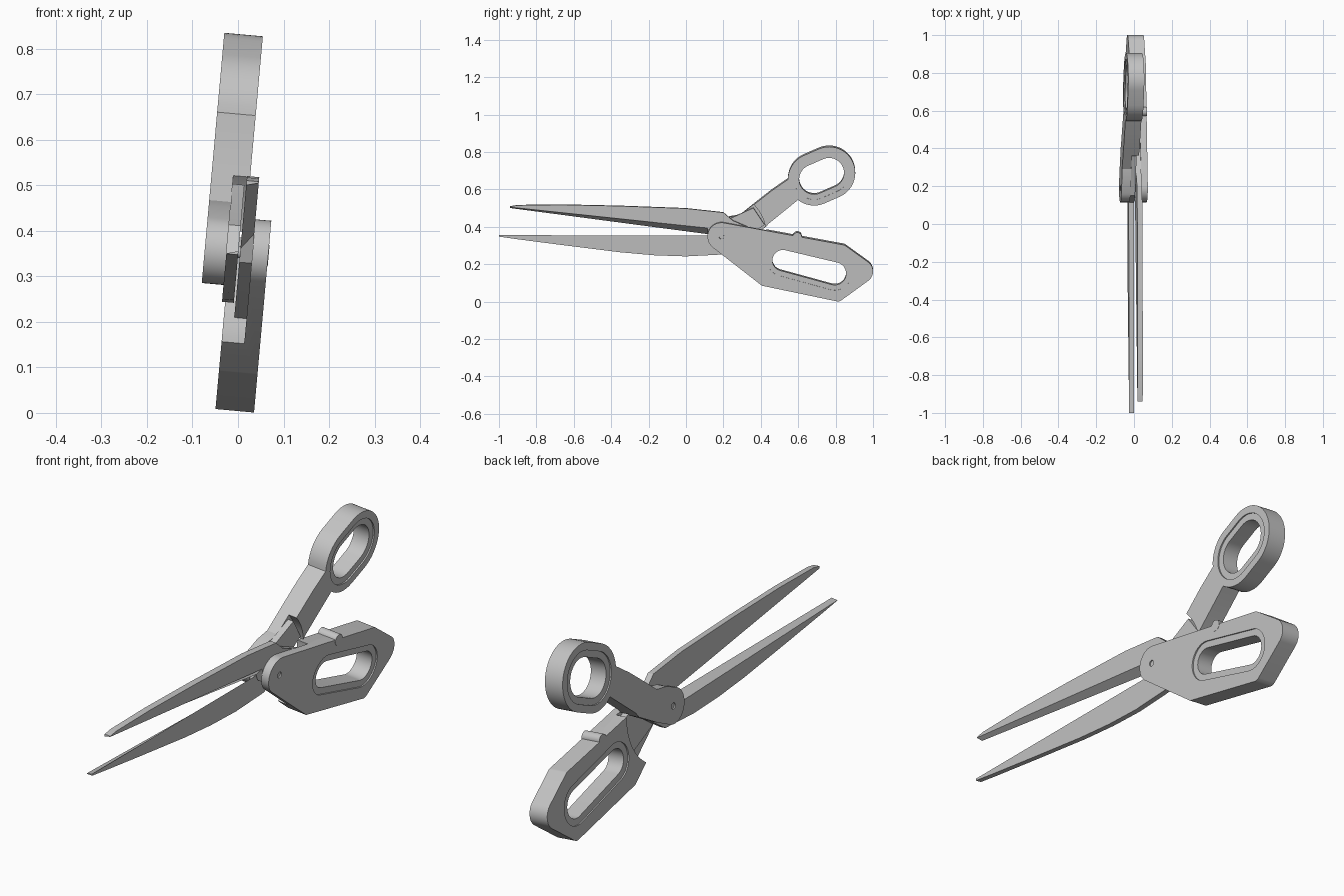
import bpy, bmesh
from math import sin, cos, radians
from mathutils import Matrix
from mathutils.geometry import convex_hull_2d

default = bpy.data.objects.get("Cube")
if default:
    bpy.data.objects.remove(default, do_unlink=True)

GREY = (0.55, 0.55, 0.55, 1)
grey = bpy.data.materials.new("plain grey")
grey.use_nodes = True
grey.diffuse_color = GREY
grey.node_tree.nodes["Principled BSDF"].inputs["Base Color"].default_value = GREY

TILT = Matrix.Rotation(0.09, 4, 'Y')
PIVOT = (0.19, 0.352)


def arc(center, r, start, end, steps=16):
    """Points of an arc in the side (y, z) plane, angles in degrees."""
    angles = [radians(start + (end - start) * i / steps) for i in range(steps + 1)]
    return [(center[0] + r * cos(a), center[1] + r * sin(a)) for a in angles]


def hull(circles, grow=0.0):
    """Outline wrapped tightly around circles given as (y, z, radius)."""
    pts = [p for y, z, r in circles for p in arc((y, z), r + grow, 0, 360, 48)[:-1]]
    return [pts[i] for i in convex_hull_2d(pts)]


def prism(name, outline, x0, x1, outer=None):
    """Side outline drawn across x; 'outer' is an optional second outline at x1."""
    bm = bmesh.new()
    a = [bm.verts.new((x0, y, z)) for y, z in outline]
    b = [bm.verts.new((x1, y, z)) for y, z in (outer or outline)]
    bm.faces.new(a)
    bm.faces.new(b)
    for i in range(len(a)):
        j = (i + 1) % len(a)
        bm.faces.new((a[i], a[j], b[j], b[i]))
    bmesh.ops.recalc_face_normals(bm, faces=bm.faces)
    mesh = bpy.data.meshes.new(name)
    bm.to_mesh(mesh)
    bm.free()
    mesh.materials.append(grey)
    ob = bpy.data.objects.new(name, mesh)
    bpy.context.collection.objects.link(ob)
    return ob


def activate(ob):
    bpy.ops.object.select_all(action='DESELECT')
    ob.select_set(True)
    bpy.context.view_layer.objects.active = ob


def cut(ob, outline, x0, x1):
    cutter = prism("cutter", outline, x0, x1)
    cutter.hide_render = True
    mod = ob.modifiers.new("cut", 'BOOLEAN')
    mod.operation = 'DIFFERENCE'
    mod.solver = 'EXACT'
    mod.object = cutter
    activate(ob)
    bpy.ops.object.modifier_apply(modifier=mod.name)
    bpy.data.objects.remove(cutter, do_unlink=True)


def finish(ob):
    ob.data.transform(TILT)
    activate(ob)
    bpy.ops.object.shade_smooth_by_angle(angle=radians(25))


def handle(name, outline, x0, x1, grip, clear0, clear1):
    """Handle with finger hole, shallow recess on both sides and pivot clearance."""
    ob = prism(name, outline, x0, x1)
    cut(ob, hull(grip), x0 - 0.1, x1 + 0.1)
    rim = hull(grip, 0.028)
    cut(ob, rim, x1 - 0.006, x1 + 0.1)
    cut(ob, rim, x0 - 0.1, x0 + 0.006)
    cut(ob, arc(PIVOT, 0.24, 0, 360, 64)[:-1], clear0, clear1)
    cut(ob, arc(PIVOT, 0.013, 0, 360, 24)[:-1], x0 - 0.1, x1 + 0.1)
    finish(ob)


# Lower handle, on the left side of the joint
handle("lower_handle",
       hull([PIVOT + (0.075,), (0.838, 0.283, 0.025), (0.938, 0.165, 0.062),
             (0.812, 0.036, 0.032), (0.41, 0.098, 0.01)]),
       -0.05, 0.035, [(0.518, 0.224, 0.056), (0.795, 0.153, 0.061)], -0.15, 0.0)

# Upper handle: ring, arm and pivot end in one outline
A, B = (0.685, 0.654), (0.765, 0.689)
upper = (arc(A, 0.14, 232, 294, 8) + arc(B, 0.14, -66, 114, 28) + arc(A, 0.14, 114, 180, 8)
         + [(0.46, 0.595), (0.38, 0.532), (0.29, 0.46), (0.225, 0.448)]
         + arc(PIVOT, 0.075, 110, 300, 24)
         + [(0.3, 0.322), (0.42, 0.39), (0.44, 0.415)])
handle("upper_handle", upper, -0.105, -0.02, [A + (0.08,), B + (0.08,)], -0.057, 0.1)


def blade(name, edge, back, bevel, inner_x, outer_x):
    """Blade with a flat inner face; the cutting edge is ground from outside."""
    (y0, z0), (y1, z1) = edge
    ground = [(y0, z0 + bevel * 0.2), (y1, z1 + bevel)]
    finish(prism(name, edge + back, inner_x, outer_x, ground + back))


blade("upper_blade", [(-0.94, 0.5), (0.115, 0.36)],
      [(0.13, 0.33), (0.25, 0.265), (0.4, 0.2), (0.4, 0.37), (0.25, 0.435), (0.2, 0.478),
       (0, 0.5), (-0.35, 0.513), (-0.67, 0.52), (-0.9, 0.517), (-0.94, 0.51)],
      0.035, -0.027, 0.0)
blade("lower_blade", [(-1.0, 0.354), (0.115, 0.352)],
      [(0.15, 0.41), (0.24, 0.445), (0.36, 0.5), (0.42, 0.41), (0.3, 0.325), (0.235, 0.28),
       (0.19, 0.25), (0, 0.24), (-0.17, 0.246), (-0.35, 0.262), (-0.67, 0.302),
       (-0.9, 0.332), (-1.0, 0.346)],
      -0.035, -0.031, -0.057)

# Stop peg on the lower handle and the pivot pin
finish(prism("stop_peg", hull([(0.595, 0.35, 0.024)]), -0.05, 0.036))
finish(prism("pivot_pin", hull([PIVOT + (0.0125,)]), -0.1, 0.03))
